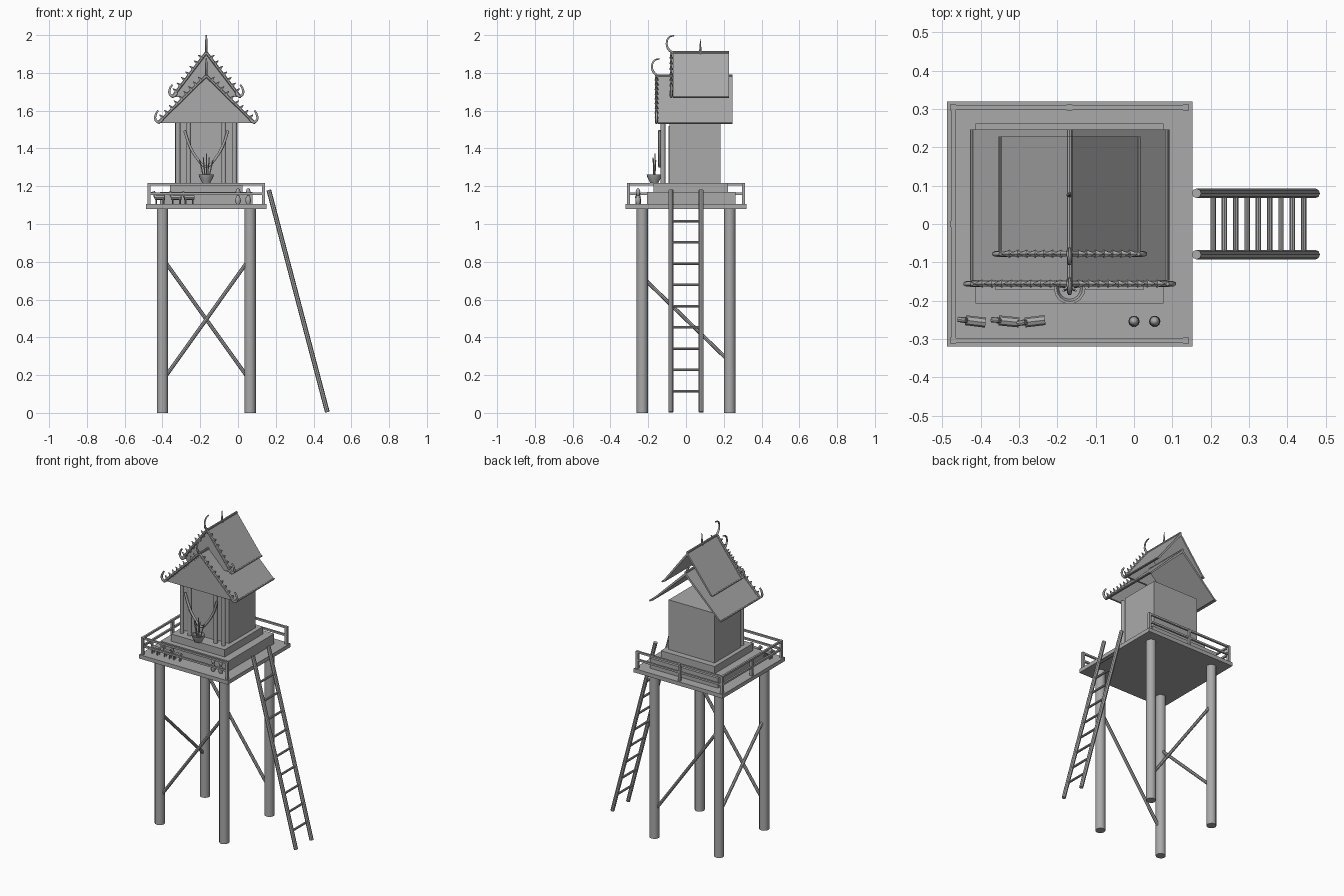
import bpy, bmesh, math
from mathutils import Vector

if "Cube" in bpy.data.objects:
    bpy.data.objects.remove(bpy.data.objects["Cube"])

grey = bpy.data.materials.new("plain grey")
grey.use_nodes = True
COL = (0.4, 0.4, 0.4, 1)
grey.diffuse_color = COL
grey.node_tree.nodes["Principled BSDF"].inputs["Base Color"].default_value = COL

CX = -0.168          # centre line of platform and house
DECK = 1.105         # deck height
STEP = 1.217         # top of the house plinth


def finish(name, bm, smooth=False):
    bmesh.ops.recalc_face_normals(bm, faces=bm.faces)
    me = bpy.data.meshes.new(name)
    bm.to_mesh(me)
    bm.free()
    me.materials.append(grey)
    ob = bpy.data.objects.new(name, me)
    bpy.context.collection.objects.link(ob)
    if smooth:
        bpy.ops.object.select_all(action='DESELECT')
        ob.select_set(True)
        bpy.context.view_layer.objects.active = ob
        bpy.ops.object.shade_smooth_by_angle(angle=math.radians(40))
    return ob


def box(name, x, y, z):
    """Box from (min, max) pairs."""
    bm = bmesh.new()
    bmesh.ops.create_cube(bm, size=1)
    for v in bm.verts:
        v.co = [a[0] if c < 0 else a[1] for a, c in zip((x, y, z), v.co)]
    return finish(name, bm)


def rod(name, a, b, r, sides=8, r2=None):
    """Straight round bar between two points."""
    a, b = Vector(a), Vector(b)
    bm = bmesh.new()
    bmesh.ops.create_cone(bm, cap_ends=True, segments=sides, radius1=r,
                          radius2=r if r2 is None else r2, depth=(b - a).length)
    bm.transform((b - a).to_track_quat('Z', 'Y').to_matrix().to_4x4())
    bmesh.ops.translate(bm, verts=bm.verts, vec=(a + b) / 2)
    return finish(name, bm, sides > 6)


def prism(name, pts, y0, y1):
    """Front profile in x, z stretched along y."""
    bm = bmesh.new()
    f = bm.faces.new([bm.verts.new((x, y0, z)) for x, z in pts])
    ext = bmesh.ops.extrude_face_region(bm, geom=[f])
    bmesh.ops.translate(bm, verts=[v for v in ext["geom"] if isinstance(v, bmesh.types.BMVert)],
                        vec=(0, y1 - y0, 0))
    return finish(name, bm)


def lathe(name, profile, x, y, z, sides=12):
    """Turned shape from radius, height pairs."""
    bm = bmesh.new()
    vs = [bm.verts.new((r, 0, h)) for r, h in profile]
    edges = [bm.edges.new(p) for p in zip(vs, vs[1:])]
    bmesh.ops.spin(bm, geom=vs + edges, axis=(0, 0, 1), cent=(0, 0, 0),
                   angle=math.tau, steps=sides)
    bmesh.ops.remove_doubles(bm, verts=bm.verts, dist=0.0005)
    bmesh.ops.translate(bm, verts=bm.verts, vec=(x, y, z))
    return finish(name, bm, True)


def curl(name, pts, r, taper=0.3):
    """Smooth bent bar that thins to its tip."""
    cu = bpy.data.curves.new(name, 'CURVE')
    cu.dimensions = '3D'
    cu.bevel_depth = r
    cu.bevel_resolution = 1
    cu.resolution_u = 5
    cu.use_fill_caps = True
    sp = cu.splines.new('BEZIER')
    sp.bezier_points.add(len(pts) - 1)
    for i, (bp, p) in enumerate(zip(sp.bezier_points, pts)):
        bp.co = p
        bp.handle_left_type = bp.handle_right_type = 'AUTO'
        bp.radius = 1 - (1 - taper) * i / (len(pts) - 1)
    cu.materials.append(grey)
    ob = bpy.data.objects.new(name, cu)
    bpy.context.collection.objects.link(ob)
    return ob


# Legs and deck
LX, LY = 0.232, 0.232
for sx in (-1, 1):
    for sy in (-1, 1):
        rod("leg", (CX + sx * LX, sy * LY, 0), (CX + sx * LX, sy * LY, 1.085), 0.03, 12)
box("deck", (CX - 0.32, CX + 0.32), (-0.32, 0.32), (1.08, DECK))

# Diagonal braces on the front, back and closed side
rod("front_brace", (CX - LX, -LY, 0.17), (CX + LX, -LY, 0.82), 0.01)
rod("back_brace", (CX - LX, LY, 0.82), (CX + LX, LY, 0.17), 0.01)
rod("side_brace", (CX - LX, -LY, 0.72), (CX - LX, LY, 0.27), 0.01)

# Railing, open on the ladder side
R = 0.304
corners = [(CX + R, -R), (CX - R, -R), (CX - R, R), (CX + R, R)]
for x, y in corners + [(CX - R, 0), (CX, R)]:
    box("rail_post", (x - 0.008, x + 0.008), (y - 0.008, y + 0.008), (DECK, 1.217))
for (x0, y0), (x1, y1) in zip(corners, corners[1:]):
    for z in (1.16, 1.211):
        box("rail_bar", (min(x0, x1) - 0.006, max(x0, x1) + 0.006),
            (min(y0, y1) - 0.006, max(y0, y1) + 0.006), (z - 0.006, z + 0.006))

# Ladder
TOP, FOOT = Vector((0.163, 0, 1.18)), Vector((0.473, 0, 0.004))
for y in (-0.08, 0.08):
    off = Vector((0, y, 0))
    rod("ladder_rail", FOOT + off, TOP + off, 0.0125, 8)
for i in range(9):
    z = 0.115 + 0.1125 * i
    p = FOOT.lerp(TOP, z / 1.18)
    rod("ladder_rung", (p.x, -0.08, z), (p.x, 0.08, z), 0.007)

# Stepped plinth
box("lower_plinth", (CX - 0.245, CX + 0.245), (-0.207, 0.262), (DECK, 1.17))
box("upper_plinth", (CX - 0.193, CX + 0.193), (-0.172, 0.222), (1.17, STEP))

# House body, door and porch columns
box("house_body", (CX - 0.165, CX + 0.165), (-0.087, 0.182), (STEP, 1.54))
box("door", (CX - 0.065, CX + 0.065), (-0.093, -0.086), (STEP, 1.52))
for dx in (-0.15, -0.093, 0.093, 0.15):
    rod("porch_column", (CX + dx, -0.122, STEP), (CX + dx, -0.122, 1.54), 0.013, 10)


def roof(tag, half, eave, ridge, y0, y1, teeth):
    """Open sheet roof with front gable, trim, teeth, hooks and crest."""
    t = 0.014
    prism(tag + "_roof", [(CX - half, eave), (CX, ridge), (CX + half, eave),
                          (CX + half - t, eave), (CX, ridge - t * 1.4), (CX - half + t, eave)], y0, y1)
    prism(tag + "_gable", [(CX - half + t, eave), (CX, ridge - t), (CX + half - t, eave)],
          y0 + 0.004, y0 + 0.016)
    rod(tag + "_ridge_cap", (CX, y0 - 0.006, ridge), (CX, y1, ridge), 0.007)
    f = y0 - 0.008
    slope = (ridge - eave) / half
    for s in (-1, 1):
        rod(tag + "_eave_trim", (CX + s * half, y0, eave), (CX + s * half, y1, eave), 0.005)
        rod(tag + "_bargeboard", (CX, f, ridge), (CX + s * half, f, eave), 0.008, 6)
        # Pointed teeth along the gable edge
        for i in range(teeth):
            d = half * (i + 1) / (teeth + 1)
            a = Vector((CX + s * d, f, ridge - slope * d))
            out = Vector((s * slope, 0, 1)).normalized()
            rod(tag + "_tooth", a, a + out * 0.026, 0.011, 5, 0.002)
        # Upturned eave hooks
        ex = lambda dx, dz: (CX + s * (half + dx), f, eave + dz)
        curl(tag + "_eave_hook", [ex(-0.025, 0.022), ex(-0.004, 0.004), ex(0.014, 0.018),
                                  ex(0.012, 0.045), ex(0.0, 0.066)], 0.009, 0.6)
    # Curved crest on the front of the ridge
    curl(tag + "_crest", [(CX, f + 0.01, ridge - 0.005), (CX, f - 0.016, ridge + 0.02),
                          (CX, f - 0.024, ridge + 0.05), (CX, f - 0.012, ridge + 0.08),
                          (CX, f + 0.016, ridge + 0.09)], 0.008, 0.5)


roof("lower", 0.255, 1.535, 1.785, -0.148, 0.247, 9)
roof("upper", 0.18, 1.672, 1.908, -0.07, 0.228, 7)
rod("ridge_spire", (CX, 0.076, 1.9), (CX, 0.076, 1.98), 0.008, 8, 0.001)

# Hanging garland across the porch
curl("garland", [(CX + dx, -0.14, z) for dx, z in
                 ((-0.115, 1.495), (-0.09, 1.42), (-0.05, 1.35), (0, 1.305),
                  (0.05, 1.35), (0.09, 1.42), (0.115, 1.495))], 0.008, 1)

# Incense bowl with sticks
BY = -0.168
lathe("incense_bowl", [(0, 0), (0.022, 0), (0.026, 0.01), (0.036, 0.028), (0.041, 0.046),
                       (0.034, 0.046), (0.028, 0.03), (0, 0.028)], CX, BY, STEP, 16)
for dx, dy, h in ((-0.035, 0.008, 0.12), (-0.016, -0.006, 0.135), (0, 0.004, 0.155),
                  (0.016, -0.006, 0.135), (0.035, 0.008, 0.12)):
    rod("incense_stick", (CX + dx * 0.4, BY + dy * 0.4, STEP + 0.03),
        (CX + dx, BY + dy, STEP + h), 0.003, 6)

# Small animal figures
for x, turn in ((-0.415, -0.12), (-0.328, -0.1), (-0.26, 0.12)):
    def at(u, v, h):
        return (x + u * math.cos(turn) - v * math.sin(turn),
                -0.254 + u * math.sin(turn) + v * math.cos(turn), DECK + h)
    rod("animal_body", at(-0.025, 0, 0.036), at(0.028, 0, 0.036), 0.013, 8)
    rod("animal_neck", at(-0.022, 0, 0.036), at(-0.03, 0, 0.062), 0.008, 8)
    rod("animal_head", at(-0.024, 0, 0.063), at(-0.044, 0, 0.056), 0.007, 8)
    for u in (-0.018, 0.021):
        for v in (-0.008, 0.008):
            rod("animal_leg", at(u, v, 0), at(u, v, 0.03), 0.004, 6)

# Offering vases
for x in (0.0, 0.054):
    lathe("vase", [(0, 0), (0.01, 0), (0.015, 0.016), (0.014, 0.03), (0.006, 0.045), (0.01, 0.055),
                   (0.013, 0.066), (0.008, 0.08), (0, 0.086)], x, -0.254, DECK, 10)
